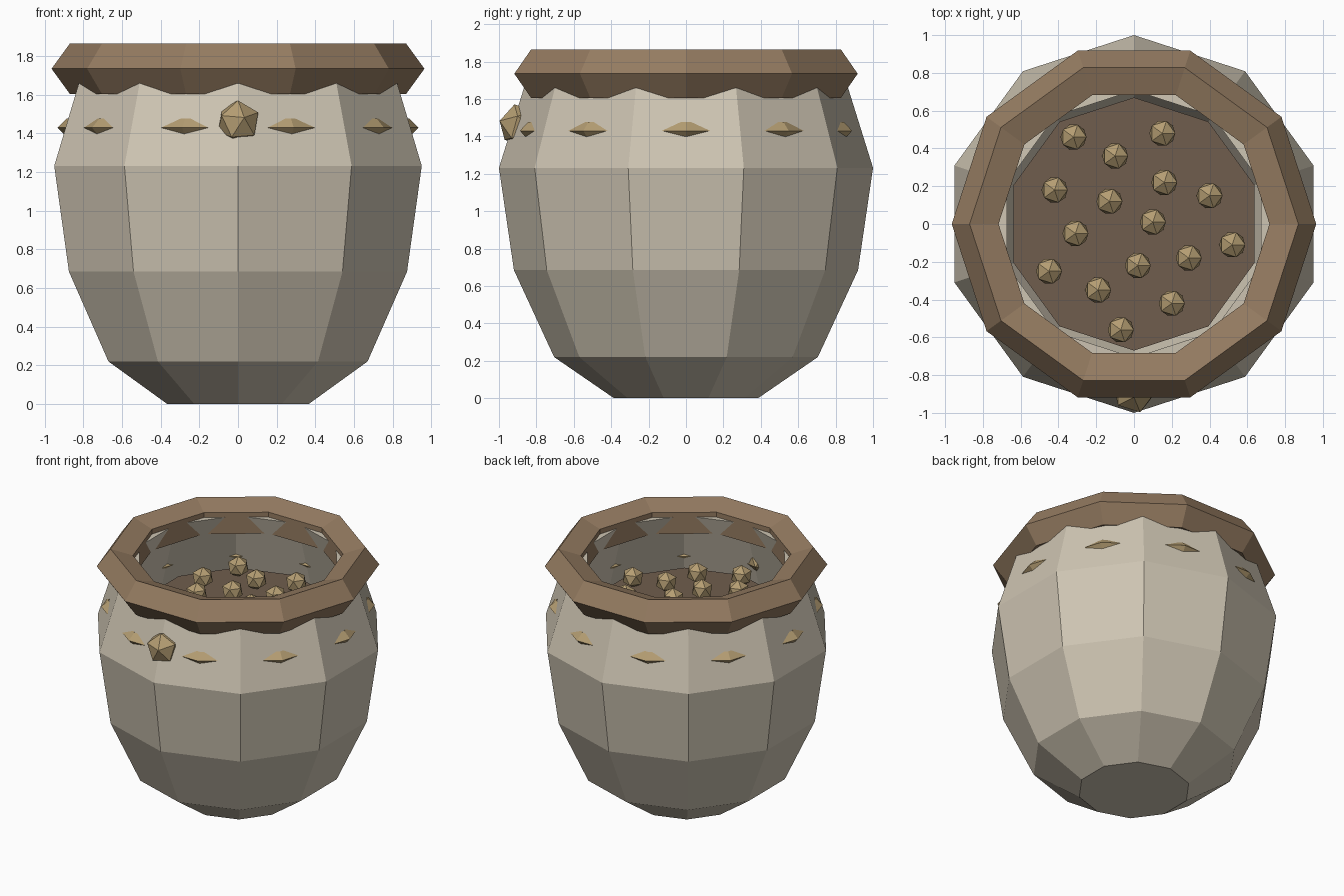
import bpy, bmesh, math
from mathutils import Matrix

if "Cube" in bpy.data.objects:
    bpy.data.objects.remove(bpy.data.objects["Cube"])

N = 10  # sides of every round part


def material(name, rgb):
    m = bpy.data.materials.new(name)
    m.diffuse_color = (*rgb, 1)
    m.use_nodes = True
    m.node_tree.nodes["Principled BSDF"].inputs["Base Color"].default_value = m.diffuse_color
    return m


CLAY = material("clay", (0.62, 0.56, 0.45))
BROWN = material("brown_rim", (0.30, 0.20, 0.12))
SOIL = material("dark_soil", (0.16, 0.11, 0.075))
TAN = material("tan", (0.46, 0.34, 0.17))


def finish(bm, name, mat):
    bmesh.ops.recalc_face_normals(bm, faces=bm.faces)
    me = bpy.data.meshes.new(name)
    bm.to_mesh(me)
    bm.free()
    me.materials.append(mat)
    ob = bpy.data.objects.new(name, me)
    bpy.context.collection.objects.link(ob)
    return ob


def lathe(name, profile, mat, start, closed=False):
    """Turn a (radius, z) profile round z; open profiles get capped ends."""
    bm = bmesh.new()
    rings = []
    for r, z in profile:
        angles = [math.radians(start) + math.tau * k / N for k in range(N)]
        rings.append([bm.verts.new((r * math.cos(a), r * math.sin(a), z)) for a in angles])
    pairs = list(zip(rings, rings[1:]))
    if closed:
        pairs.append((rings[-1], rings[0]))
    for a, b in pairs:
        for k in range(N):
            j = (k + 1) % N
            bm.faces.new((a[k], a[j], b[j], b[k]))
    if not closed:
        bm.faces.new(rings[0])
        bm.faces.new(rings[-1])
    return finish(bm, name, mat)


def ring(name, R, r, z, sides, mat):
    section = [(R + r * math.cos(math.tau * i / sides), z + r * math.sin(math.tau * i / sides))
               for i in range(sides)]
    return lathe(name, section, mat, 0, closed=True)


def pebble(name, pos, r, tilt=0):
    bm = bmesh.new()
    m = Matrix.Translation(pos) @ Matrix.Rotation(tilt, 4, 'X')
    bmesh.ops.create_icosphere(bm, subdivisions=1, radius=r, matrix=m)
    return finish(bm, name, TAN)


# thick-walled pot: outside going up, lip, inside going down
lathe("pot_body", [(.385, 0), (.705, .22), (.92, .685), (1, 1.232), (.83, 1.776),
                   (.707, 1.78), (.88, 1.21), (.81, .73), (.62, .31), (.34, .11)], CLAY, 18)

# rolled rim, turned half a side against the pot
ring("rim", .828, .137, 1.735, 5, BROWN)

# thin hoop whose corners poke through the wall as a row of studs
ring("stud_hoop", .886, .048, 1.43, 4, TAN)

# soil disc
lathe("soil", [(.67, 1.395), (.67, 1.405)], SOIL, 18)

# large stud on the front
pebble("front_stud", (0, -.887, 1.458), .117, math.radians(15))

# pebbles lying on the soil
spots = [(-.32, .46), (.15, .48), (-.1, .36), (-.42, .18), (.16, .22), (.4, .15),
         (-.13, .12), (.1, .01), (-.31, -.05), (.52, -.11), (-.45, -.25), (.02, -.22),
         (.29, -.18), (-.19, -.35), (.2, -.42), (-.07, -.56)]
for i, (x, y) in enumerate(spots):
    pebble(f"pebble_{i + 1}", (x, y, 1.465), .077)
